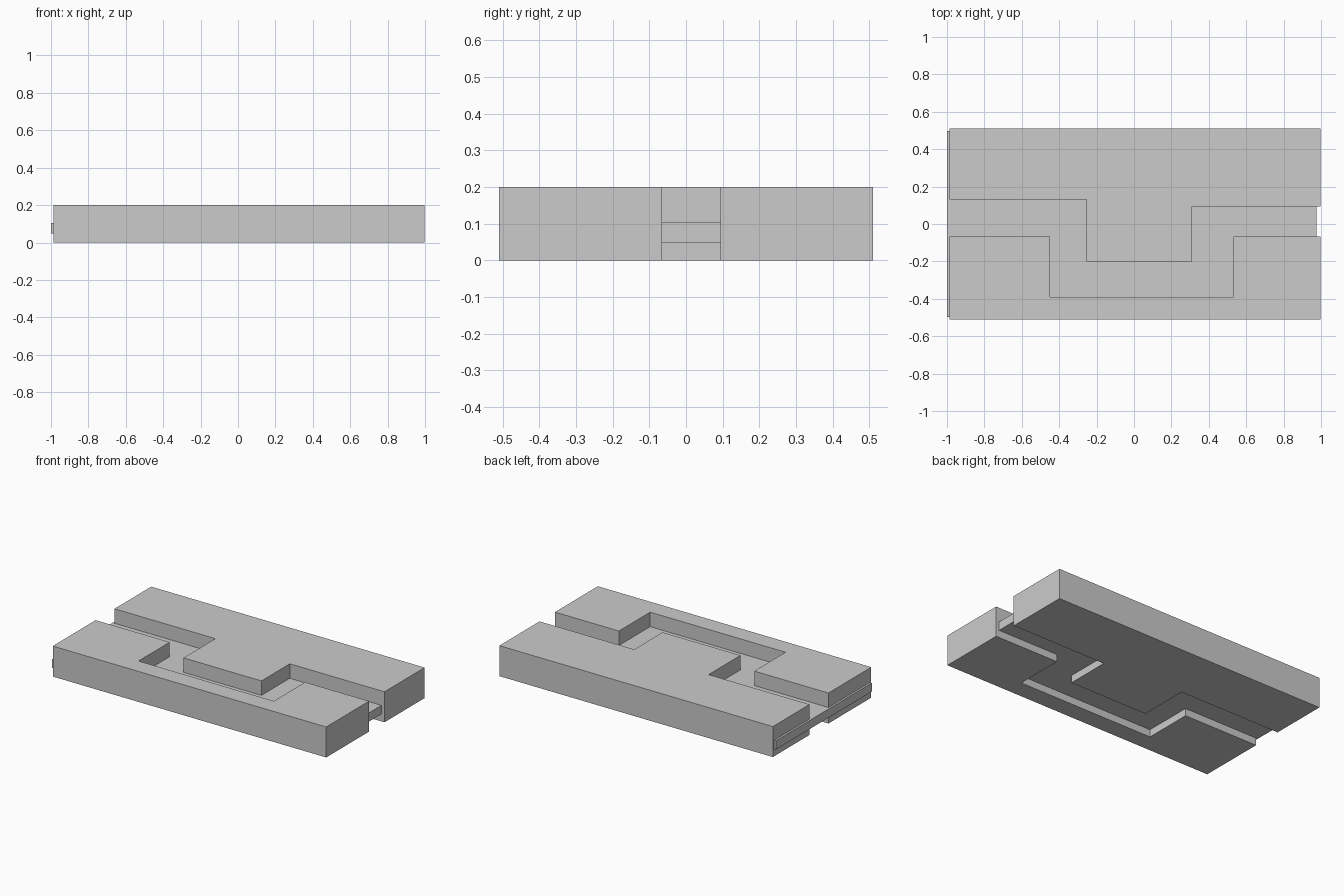
import bpy, bmesh

if "Cube" in bpy.data.objects:
    bpy.data.objects.remove(bpy.data.objects["Cube"])


def prism(name, outline, z0, z1):
    """Extrude a flat xy outline (counter-clockwise) from z0 to z1."""
    bm = bmesh.new()
    face = bm.faces.new([bm.verts.new((x, y, z0)) for x, y in outline])
    ext = bmesh.ops.extrude_face_region(bm, geom=[face])
    top = [g for g in ext["geom"] if isinstance(g, bmesh.types.BMVert)]
    bmesh.ops.translate(bm, verts=top, vec=(0, 0, z1 - z0))
    bmesh.ops.recalc_face_normals(bm, faces=bm.faces)
    mesh = bpy.data.meshes.new(name)
    bm.to_mesh(mesh)
    bm.free()
    obj = bpy.data.objects.new(name, mesh)
    bpy.context.collection.objects.link(obj)
    return obj


L, R, W, H = -0.987, 0.997, 0.51, 0.2

# back block with a tongue reaching forward
prism("back_block", [(R, W), (L, W), (L, 0.13), (-0.255, 0.13), (-0.255, -0.2),
                     (0.31, -0.2), (0.31, 0.094), (R, 0.094)], 0, H)

# front block with a matching notch
prism("front_block", [(L, -W), (R, -W), (R, -0.066), (0.533, -0.066), (0.533, -0.39),
                      (-0.449, -0.39), (-0.449, -0.066), (L, -0.066)], 0, H)

# thin plate joining the blocks, visible as the channel floor
prism("channel_plate", [(-1, -0.497), (0.975, -0.497), (0.975, 0.497), (-1, 0.497)],
      0.048, 0.105)
